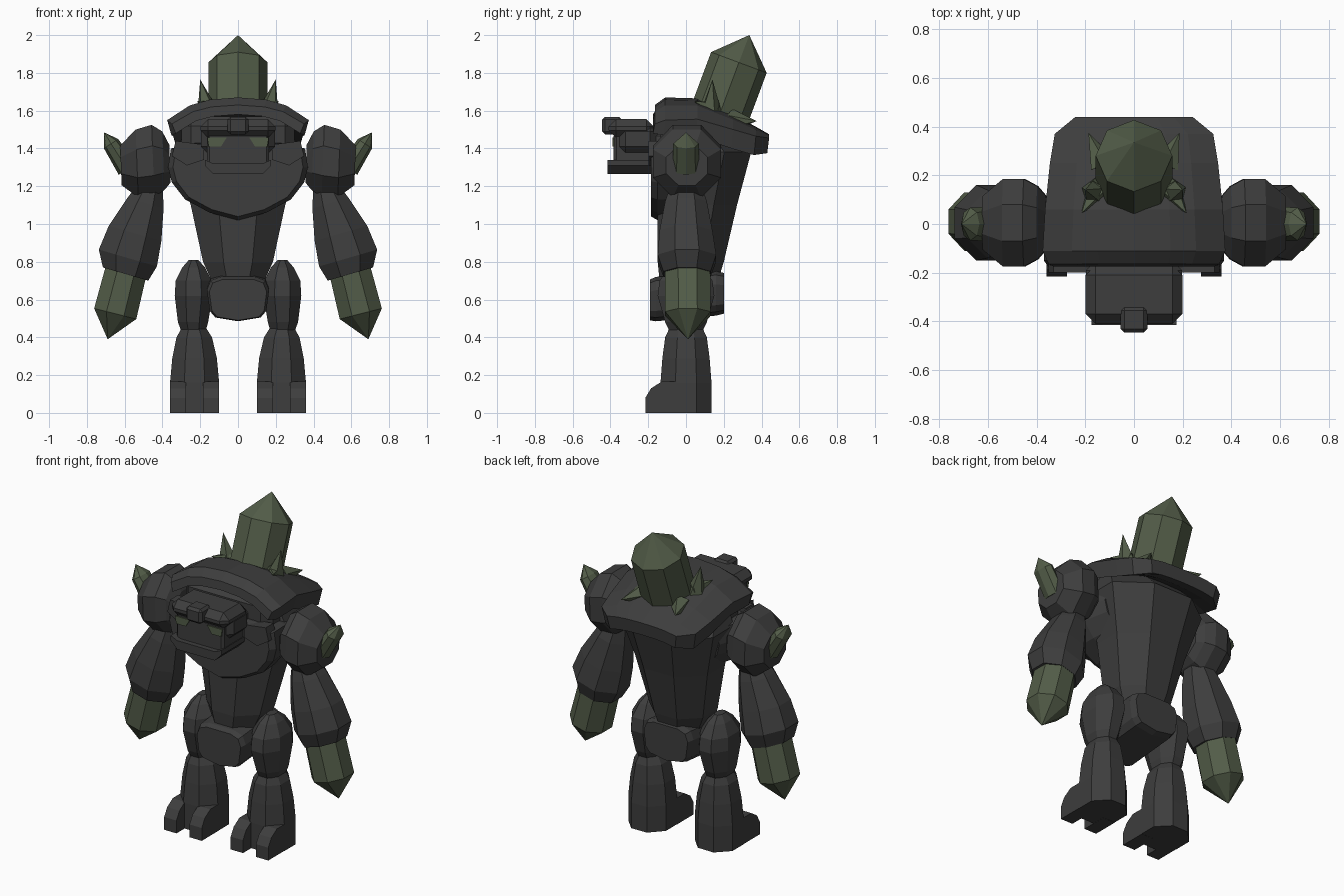
import bpy, bmesh
from math import cos, sin, pi
from mathutils import Vector as V

if "Cube" in bpy.data.objects:
    bpy.data.objects.remove(bpy.data.objects["Cube"])


def material(name, rgb):
    m = bpy.data.materials.new(name)
    m.use_nodes = True
    m.diffuse_color = (*rgb, 1)
    m.node_tree.nodes["Principled BSDF"].inputs["Base Color"].default_value = (*rgb, 1)
    return m


STONE = material("dark_stone", (0.047, 0.047, 0.047))
CRYSTAL = material("green_crystal", (0.085, 0.108, 0.065))


def finish(name, bm, mat):
    bmesh.ops.recalc_face_normals(bm, faces=bm.faces)
    mesh = bpy.data.meshes.new(name)
    bm.to_mesh(mesh)
    bm.free()
    mesh.materials.append(mat)
    obj = bpy.data.objects.new(name, mesh)
    bpy.context.collection.objects.link(obj)
    return obj


def loft(name, rings, mat):
    """Skin matching rings; a one-point ring closes as a tip."""
    bm = bmesh.new()
    rows = [[bm.verts.new(p) for p in r] for r in rings]
    n = max(len(r) for r in rows)
    for a, b in zip(rows, rows[1:]):
        for i in range(n):
            j = (i + 1) % n
            if len(b) == 1:
                bm.faces.new((a[i], a[j], b[0]))
            else:
                bm.faces.new((a[i], a[j], b[j], b[i]))
    for r in (rows[0], rows[-1]):
        if len(r) > 2:
            bm.faces.new(r)
    return finish(name, bm, mat)


def ring(c, u, v, n=8, flat=True):
    """Polygon around c; flat puts sides, not corners, on the axes."""
    off, k = (pi / n, 1 / cos(pi / n)) if flat else (0, 1)
    return [c + (u * cos(off + 2 * pi * i / n) + v * sin(off + 2 * pi * i / n)) * k
            for i in range(n)]


def limb(name, stations, mat, tip=None, flat=True):
    """Stations are centre, in-plane radius, sideways radius."""
    pts = [V(s[0]) for s in stations]
    axis = (pts[-1] - pts[0]).normalized()
    side = V((1, 0, 0)) if abs(axis.y) > 0.1 else V((0, 1, 0))
    up = side.cross(axis).normalized()
    rings = [ring(p, up * s[1], side * s[2], 8, flat) for p, s in zip(pts, stations)]
    if tip:
        rings.append([V(tip)])
    return loft(name, rings, mat)


def box(name, lo, hi, bevel, mat=STONE):
    bm = bmesh.new()
    bmesh.ops.create_cube(bm, size=1)
    lo, hi = V(lo), V(hi)
    for v in bm.verts:
        v.co = V([(lo[i] + hi[i]) / 2 + v.co[i] * (hi[i] - lo[i]) for i in range(3)])
    bmesh.ops.bevel(bm, geom=bm.edges[:], offset=bevel, segments=1, affect='EDGES')
    return finish(name, bm, mat)


def slab(name, outline, a, b, axis, mat=STONE):
    """Flat outline pushed along x or y."""
    put = (lambda d, p: (d, *p)) if axis == 'x' else (lambda d, p: (p[0], d, p[1]))
    return loft(name, [[put(d, p) for p in outline] for d in (a, b)], mat)


def mirrored(half):
    """Close a half outline whose last point lies on the centre line."""
    return half + [(-x, z) for x, z in reversed(half[:-1])]


# Torso, widening upward
torso = [(.56, .11, -.12, .13), (.70, .14, -.14, .17), (.80, .185, -.15, .20),
         (1.1, .25, -.15, .27), (1.38, .33, -.14, .345), (1.52, .27, -.11, .2)]
loft("torso", [ring(V((0, (f + b) / 2, z)), V((w, 0, 0)), V((0, (b - f) / 2, 0)))
               for z, w, f, b in torso], STONE)

# Chest plate with rounded lower edge
bib = mirrored([(.22, 1.43), (.355, 1.40), (.37, 1.30), (.35, 1.22), (.28, 1.13),
                (.15, 1.06), (0, 1.02)])
loft("chest_plate", [[(x * k, y, 1.3 + (z - 1.3) * k) for x, z in bib]
                     for y, k in ((.12, .85), (-.03, .98), (-.15, 1), (-.185, .93))], STONE)
box("neck", (-.3, -.135, 1.34), (.3, .06, 1.57), .05)

# Arched shell over the shoulders
fractions = [(-1, 1), (-.68, .35), (-.4, .1), (0, 0), (.4, .1), (.68, .35), (1, 1)]
shell = []
for y, w, top, drop, thick in ((-.165, .35, 1.63, .10, .05), (-.11, .375, 1.67, .12, .08),
                               (.06, .365, 1.665, .11, .09), (.25, .345, 1.58, .08, .10),
                               (.37, .325, 1.515, .05, .10), (.44, .24, 1.475, .02, .08)):
    upper = [(w * f, y, top - drop * d) for f, d in fractions]
    lower = [(x * .94, y - .01, z - thick) for x, y, z in reversed(upper)]
    shell.append(upper + lower)
loft("back_shell", shell, STONE)

# Back crystal
limb("back_crystal", [((0, .17, 1.56), .157, .157), ((0, .28, 1.855), .157, .157)],
     CRYSTAL, (0, .335, 2.0), flat=False)

# Pelvis, with a rounded plate at each end
hip = mirrored([(.09, .72), (.145, .70), (.165, .65), (.15, .54), (.12, .505), (0, .485)])
loft("pelvis", [[(x * k, y, .61 + (z - .61) * k + lift) for x, z in hip]
                for y, k, lift in ((-.19, .92, -.005), (-.16, 1, 0),
                                   (.16, 1, .03), (.2, .92, .03))], STONE)

# Head
box("face", (-.165, -.383, 1.30), (.165, -.12, 1.48), .015)
box("head_back", (-.197, -.36, 1.37), (.197, -.15, 1.53), .04)
box("helmet", (-.198, -.41, 1.455), (.198, -.17, 1.555), .04)
box("brow_crest", (-.055, -.445, 1.475), (.055, -.34, 1.567), .015)
slab("jaw", [(-.175, 1.34), (-.175, 1.31), (-.13, 1.265), (.13, 1.265), (.175, 1.31),
             (.175, 1.34), (.13, 1.32), (-.13, 1.32)], -.415, -.17, 'y')

for s, side in ((1, "left_"), (-1, "right_")):
    def at(x, y, z):
        return (s * x, y, z)

    # Eye and collar wedge
    slab(side + "eye", [(s * x, z) for x, z in ((.06, 1.457), (.163, 1.457), (.155, 1.41),
                                                (.09, 1.41))], -.39, -.382, 'y', CRYSTAL)
    slab(side + "collar", [(s * x, z) for x, z in ((.18, 1.42), (.33, 1.44), (.35, 1.36),
                                                   (.27, 1.31), (.18, 1.34))],
         -.198, -.12, 'y')

    # Shoulder and its crystal
    limb(side + "shoulder", [(at(.36, .005, 1.32), .10, .11), (at(.395, .005, 1.335), .155, .15),
                             (at(.45, .005, 1.335), .19, .18),
                             (at(.535, .005, 1.32), .18, .18),
                             (at(.62, .005, 1.31), .105, .11)], STONE)
    limb(side + "shoulder_crystal", [(at(.585, 0, 1.29), .055, .07),
                                     (at(.672, 0, 1.425), .045, .068)],
         CRYSTAL, at(.708, 0, 1.485), flat=False)

    # Arm ending in a crystal point
    limb(side + "arm", [(at(.46, 0, 1.2), .065, .08), (at(.49, 0, 1.11), .10, .11),
                        (at(.545, 0, .95), .145, .14), (at(.583, .005, .82), .16, .155),
                        (at(.595, .005, .735), .125, .125)], STONE)
    limb(side + "hand_crystal", [(at(.588, .008, .77), .11, .12),
                                 (at(.65, .01, .525), .115, .12)],
         CRYSTAL, at(.69, .01, .39))

    # Leg
    limb(side + "thigh", [(at(.235, 0, .42), .06, .08), (at(.238, 0, .48), .08, .11),
                          (at(.235, 0, .62), .10, .15), (at(.235, 0, .70), .095, .14),
                          (at(.235, 0, .77), .06, .09), (at(.235, 0, .81), .025, .04)], STONE)
    limb(side + "shin", [(at(.23, 0, 0), .13, .135), (at(.23, 0, .16), .13, .135),
                         (at(.23, 0, .29), .118, .125), (at(.232, 0, .40), .094, .11),
                         (at(.235, 0, .465), .055, .08)], STONE)
    toe = [(-.05, 0), (-.215, 0), (-.215, .08), (-.185, .13), (-.13, .165), (-.05, .165)]
    for label, x0, x1 in (("inner_toe", .10, .185), ("outer_toe", .275, .36)):
        slab(side + label, toe, s * x0, s * x1, 'x')

    # Small spikes round the back crystal
    for label, base, tip in (("tall_spike", (.16, .13, 1.59), (.2, .14, 1.765)),
                             ("front_spike", (.145, .14, 1.60), (.215, .045, 1.65)),
                             ("rear_spike", (.13, .24, 1.55), (.187, .375, 1.545))):
        a, b = V(at(*base)), V(at(*tip))
        u = (b - a).cross(V((0.3, 1, 0.2))).normalized() * .06
        v = (b - a).cross(u).normalized() * .06
        loft(side + label, [ring(a, u, v, 5, False), [b]], CRYSTAL)
